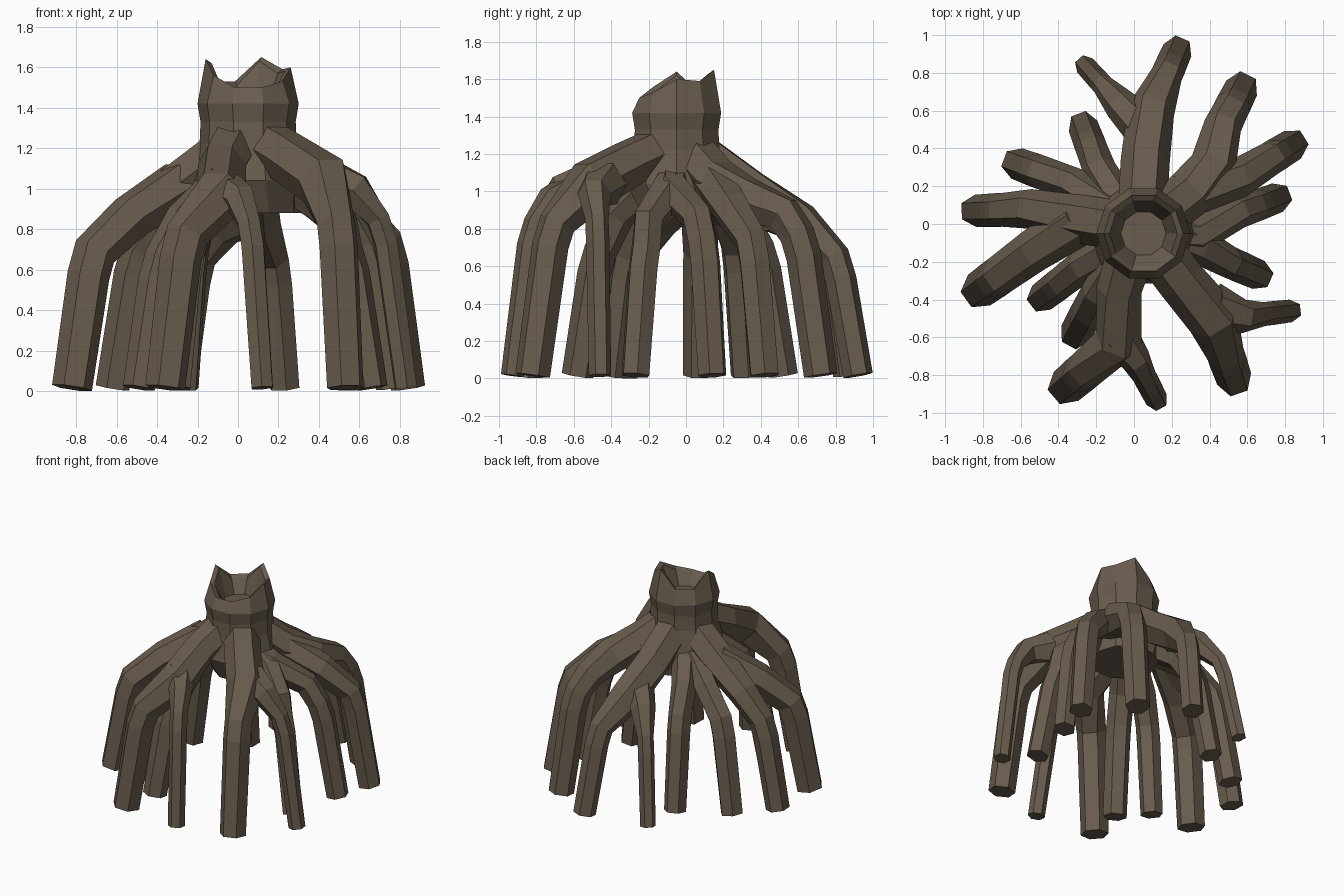
import bpy, bmesh, math
from mathutils import Vector

if "Cube" in bpy.data.objects:
    bpy.data.objects.remove(bpy.data.objects["Cube"])

bark = bpy.data.materials.new("dark_brown_bark")
bark.diffuse_color = (0.138, 0.106, 0.074, 1)
bark.use_nodes = True
bark.node_tree.nodes["Principled BSDF"].inputs["Base Color"].default_value = bark.diffuse_color


def finish(bm, name):
    bmesh.ops.recalc_face_normals(bm, faces=bm.faces)
    me = bpy.data.meshes.new(name)
    bm.to_mesh(me)
    bm.free()
    me.materials.append(bark)
    ob = bpy.data.objects.new(name, me)
    bpy.context.collection.objects.link(ob)


def skin(bm, rings):
    """Bridge successive rings of equal size with quads."""
    for a, b in zip(rings, rings[1:]):
        n = len(a)
        for i in range(n):
            bm.faces.new((a[i], a[(i + 1) % n], b[(i + 1) % n], b[i]))


def root(name, path, foot, knee_z, r):
    """Six-sided root: path points (x, y, z, radius), a bent knee, then a leaning leg."""
    pts = [Vector(p[:3]) for p in path]
    rad = [p[3] for p in path]
    f = Vector((foot[0], foot[1], 0.016))
    out = f - pts[-1]
    out.z = 0
    out.normalize()
    for back, z in ((0.14, knee_z), (0.10, knee_z - 0.12)):
        p = f - out * back
        p.z = z
        pts.append(p)
        rad.append(r * 1.05)
    pts.append(f)
    rad.append(r)
    bm = bmesh.new()
    rings = []
    for i, p in enumerate(pts):
        d0 = (p - pts[i - 1]).normalized() if i else (pts[1] - p).normalized()
        d1 = (pts[i + 1] - p).normalized() if i < len(pts) - 1 else d0
        t = (d0 + d1).normalized()
        # horizontal side vector follows the heading of the root
        h = Vector((d0.x + d1.x, d0.y + d1.y, 0)).normalized()
        side = h.cross(Vector((0, 0, 1)))
        up = side.cross(t).normalized()
        mitre = 1 / max(0.8, t.dot(d0))
        rings.append([bm.verts.new(p + rad[i] * (side * math.cos(a) + up * math.sin(a) * mitre))
                      for a in (math.tau * k / 6 for k in range(6))])
    skin(bm, rings)
    bm.faces.new(rings[0])
    bm.faces.new(rings[-1])
    finish(bm, name)


# hollow broken stump with a jagged rim
RIM = [1.60, 1.59, 1.65, 1.53, 1.53, 1.64, 1.56, 1.50, 1.50, 1.53]
N = len(RIM)
bm = bmesh.new()


def ring(r, z, cx=0.05, cy=-0.05):
    zs = z if isinstance(z, list) else [z] * N
    return [bm.verts.new((cx + r * math.cos(math.tau * k / N), cy + r * math.sin(math.tau * k / N), zs[k]))
            for k in range(N)]


rings = [ring(0.24, 0.88, 0.08, -0.01), ring(0.28, 1.04), ring(0.24, 1.22), ring(0.235, 1.33),
         ring(0.25, 1.42), ring(0.21, RIM), ring(0.18, [z - 0.02 for z in RIM]), ring(0.12, 1.41)]
skin(bm, rings)
bm.faces.new(rings[0])
bm.faces.new(rings[-1])
finish(bm, "hollow_stump")

# main roots leaving the stump
root("back_root", [(.04, 0, 1.25, .13), (.06, .34, 1.0, .13), (.09, .6, .83, .125)], (.23, .92), .65, .08)
root("back_right_root", [(.08, 0, 1.24, .13), (.28, .15, 1.06, .13), (.42, .31, .96, .125), (.47, .52, .88, .1)],
     (.57, .72), .77, .09)
root("front_right_root", [(.1, -.1, 1.24, .13), (.25, -.3, 1.15, .13), (.42, -.5, 1.04, .14)], (.53, -.82), .83, .095)
root("front_root", [(0, -.1, 1.25, .13), (-.08, -.35, 1.12, .12), (-.08, -.62, .98, .13)], (-.36, -.86), .77, .1)
root("left_root", [(0, -.02, 1.23, .13), (-.25, .02, 1.04, .13), (-.55, .08, .84, .105)], (-.84, .07), .67, .085)

# side branches splitting off the main roots
root("back_branch", [(.07, .48, .88, .11), (-.07, .63, .8, .09)], (-.26, .84), .65, .055)
root("back_right_branch", [(.25, .14, 1.07, .12), (.55, .24, .91, .105)], (.84, .42), .74, .085)
root("front_right_branch", [(.42, -.44, 1.04, .13), (.58, -.49, .99, .09)], (.83, -.46), .85, .06)
root("front_branch", [(-.1, -.58, 1.0, .12), (.01, -.72, .95, .08)], (.12, -.93), .83, .06)
root("left_branch", [(-.28, .02, 1.02, .13), (-.53, -.14, .86, .115)], (-.82, -.35), .69, .1)

# smaller prop roots from under the stump
root("right_prop_root", [(.1, -.05, 1.1, .1), (.32, -.07, 1.0, .1), (.55, .06, .86, .085)], (.76, .14), .73, .08)
root("right_front_prop_root", [(.2, -.06, 1.06, .1), (.34, -.11, .98, .1), (.5, -.2, .85, .085)], (.66, -.27), .7, .08)
root("front_left_prop_root", [(-.05, -.15, 1.08, .1), (-.19, -.36, .88, .09)], (-.31, -.58), .68, .085)
root("left_front_prop_root", [(-.05, -.1, 1.06, .1), (-.27, -.22, .85, .09)], (-.49, -.39), .66, .08)
root("left_back_prop_root", [(0, 0, 1.08, .1), (-.32, .21, .88, .09)], (-.62, .32), .7, .085)
root("back_left_prop_root", [(0, 0, 1.08, .1), (-.18, .28, .88, .09)], (-.27, .52), .7, .08)
